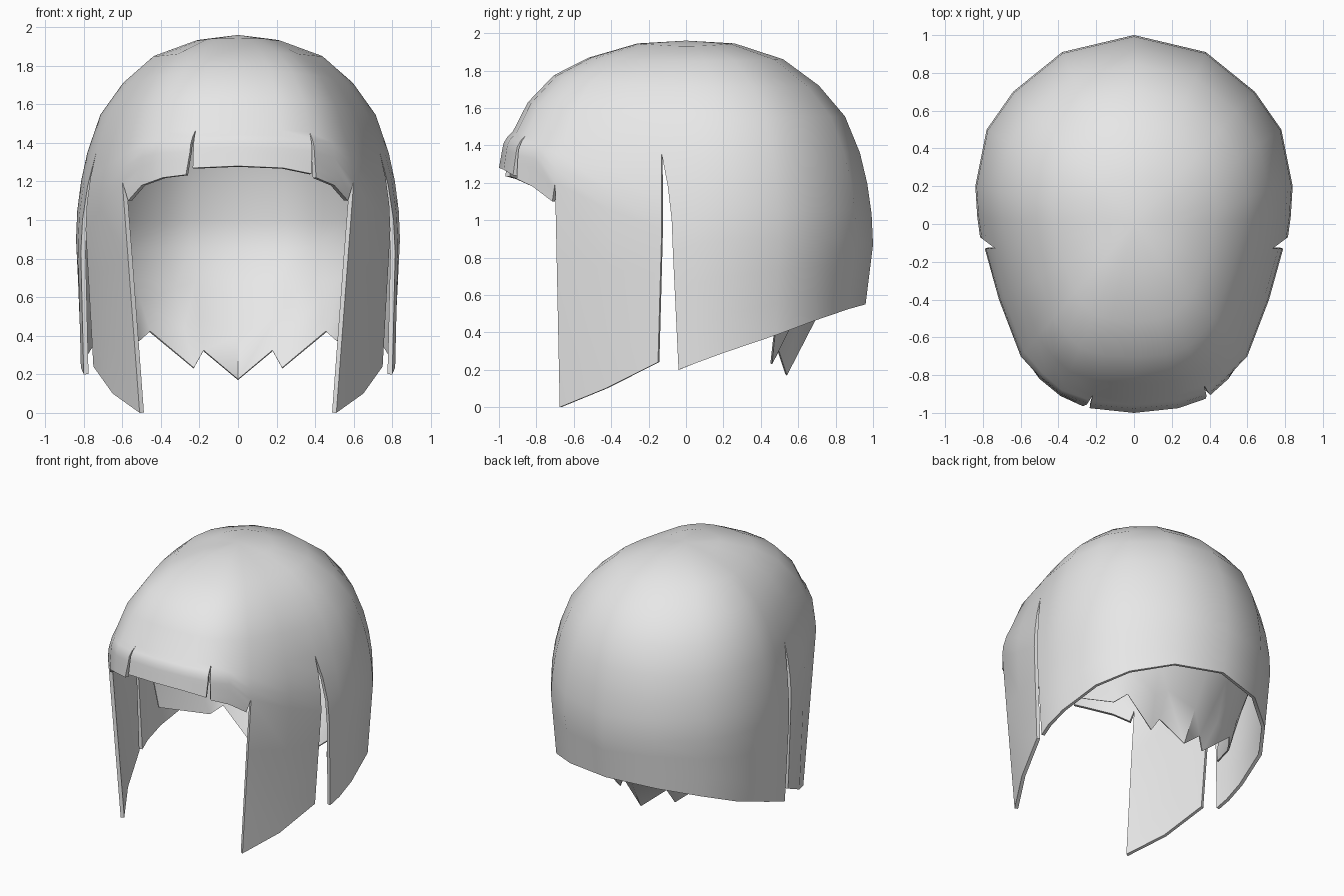
import bpy, bmesh, math
from mathutils import Vector

if "Cube" in bpy.data.objects:
    bpy.data.objects.remove(bpy.data.objects["Cube"])

grey = bpy.data.materials.new("hair grey")
grey.diffuse_color = (0.8, 0.8, 0.8, 1)
grey.use_nodes = True
grey.node_tree.nodes["Principled BSDF"].inputs["Base Color"].default_value = grey.diffuse_color

# Dome rows: share of the outline radius, and heights toward front, side, back
S = [0, .26, .52, .71, .85, .93]
FRONT = [1.96, 1.945, 1.87, 1.775, 1.63, 1.475]
SIDE = [1.96, 1.93, 1.85, 1.71, 1.545, 1.35]
BACK = [1.96, 1.945, 1.86, 1.72, 1.555, 1.36]


def column(base, wide, hem, drop=0):
    """One lock of hair: over the dome, out to the widest point, down to the hem."""
    b = Vector(base)
    f = b.y / b.length
    ends = FRONT if f < 0 else BACK
    pts = [Vector((b.x * s, b.y * s, a * (1 - f * f) + e * f * f - drop))
           for s, a, e in zip(S, SIDE, ends)]
    d, w, h = pts[-1], Vector(wide), Vector(hem)
    for u in (.33, .67, 1):
        e = 1 - (1 - u) ** 2
        pts.append(Vector((d.x + (w.x - d.x) * e, d.y + (w.y - d.y) * e,
                           d.z + (w.z - d.z) * u)))
    pts += [w.lerp(h, u) for u in (.33, .67, 1)]
    return pts


def mirror(strip):
    return [[Vector((-p.x, p.y, p.z)) for p in col] for col in reversed(strip)]


def build(name, strips, thickness):
    """Skin each strip as a grid; strips join on the dome and split below it."""
    bm = bmesh.new()
    for strip in strips:
        grid = [[bm.verts.new(p) for p in col] for col in strip]
        for a, b in zip(grid, grid[1:]):
            for j in range(len(a) - 1):
                bm.faces.new((a[j], a[j + 1], b[j + 1], b[j]))
    bmesh.ops.remove_doubles(bm, verts=bm.verts[:], dist=0.0008)
    me = bpy.data.meshes.new(name)
    bm.to_mesh(me)
    bm.free()
    me.materials.append(grey)
    ob = bpy.data.objects.new(name, me)
    bpy.context.collection.objects.link(ob)
    bpy.ops.object.select_all(action='DESELECT')
    ob.select_set(True)
    bpy.context.view_layer.objects.active = ob
    mod = ob.modifiers.new("thickness", 'SOLIDIFY')
    mod.thickness = thickness
    mod.offset = -1
    bpy.ops.object.modifier_apply(modifier=mod.name)
    bpy.ops.object.shade_smooth_by_angle(angle=math.radians(45))
    return ob


def fringe(base, hem):
    """Short front lock, widest half way to its hem."""
    b, h = Vector((*base, 1.475)), Vector(hem)
    return column(base, (b * .97).lerp(h, .5).to_2d().to_3d() + Vector((0, 0, (b.z + h.z) / 2)), hem)


# Fringe in three pieces with two narrow slits
fringe_mid = [fringe((-.235, -.975), (-.235, -.975, 1.27)),
              fringe((0, -.995), (0, -1.0, 1.28)),
              fringe((.235, -.975), (.235, -.975, 1.27)),
              fringe((.40, -.92), (.38, -.925, 1.24))]
fringe_right = [fringe((.40, -.92), (.405, -.905, 1.22)),
                fringe((.51, -.82), (.50, -.82, 1.18)),
                column((.60, -.70), (.60, -.70, 1.2), (.57, -.715, 1.10))]
fringe_left = mirror([fringe((.235, -.975), (.27, -.965, 1.235)),
                      fringe((.40, -.92), (.39, -.91, 1.22)),
                      fringe((.51, -.82), (.50, -.82, 1.18)),
                      column((.60, -.70), (.60, -.70, 1.2), (.57, -.715, 1.10))])

# Long panel in front of each ear
panel = [column((.60, -.70), (.60, -.70, 1.2), (.51, -.675, 0)),
         column((.71, -.40), (.715, -.40, 1.05), (.65, -.43, .10)),
         column((.79, -.14), (.79, -.13, .95), (.75, -.15, .24))]

# Wide back piece, its hem rising toward the back
half_back = [column((.79, -.14), (.815, -.07, .83), (.80, -.04, .20)),
             column((.82, .03), (.83, .04, .87), (.815, .05, .235)),
             column((.84, .20), (.84, .20, .9), (.81, .20, .29)),
             column((.78, .50), (.78, .50, .9), (.75, .48, .385)),
             column((.64, .70), (.64, .70, .9), (.61, .68, .46)),
             column((.38, .91), (.38, .91, .9), (.36, .87, .525))]
back = half_back + [column((0, 1.0), (0, 1.0, .87), (0, .96, .55))] + mirror(half_back)

build("outer_hair", [fringe_mid, fringe_right, panel, back, mirror(panel), fringe_left], .025)

# Inner layer at the nape with a jagged hem
half_nape = [column(b, (*b, .85), h, .05) for b, h in (
    ((.76, .02), (.71, .06, .50)), ((.70, .35), (.52, .40, .37)),
    ((.60, .55), (.46, .48, .42)), ((.38, .77), (.23, .46, .23)),
    ((.25, .83), (.18, .49, .32)))]
nape = half_nape + [column((0, .89), (0, .89, .85), (0, .54, .17), .05)] + mirror(half_nape)
build("inner_nape_layer", [nape], .01)
